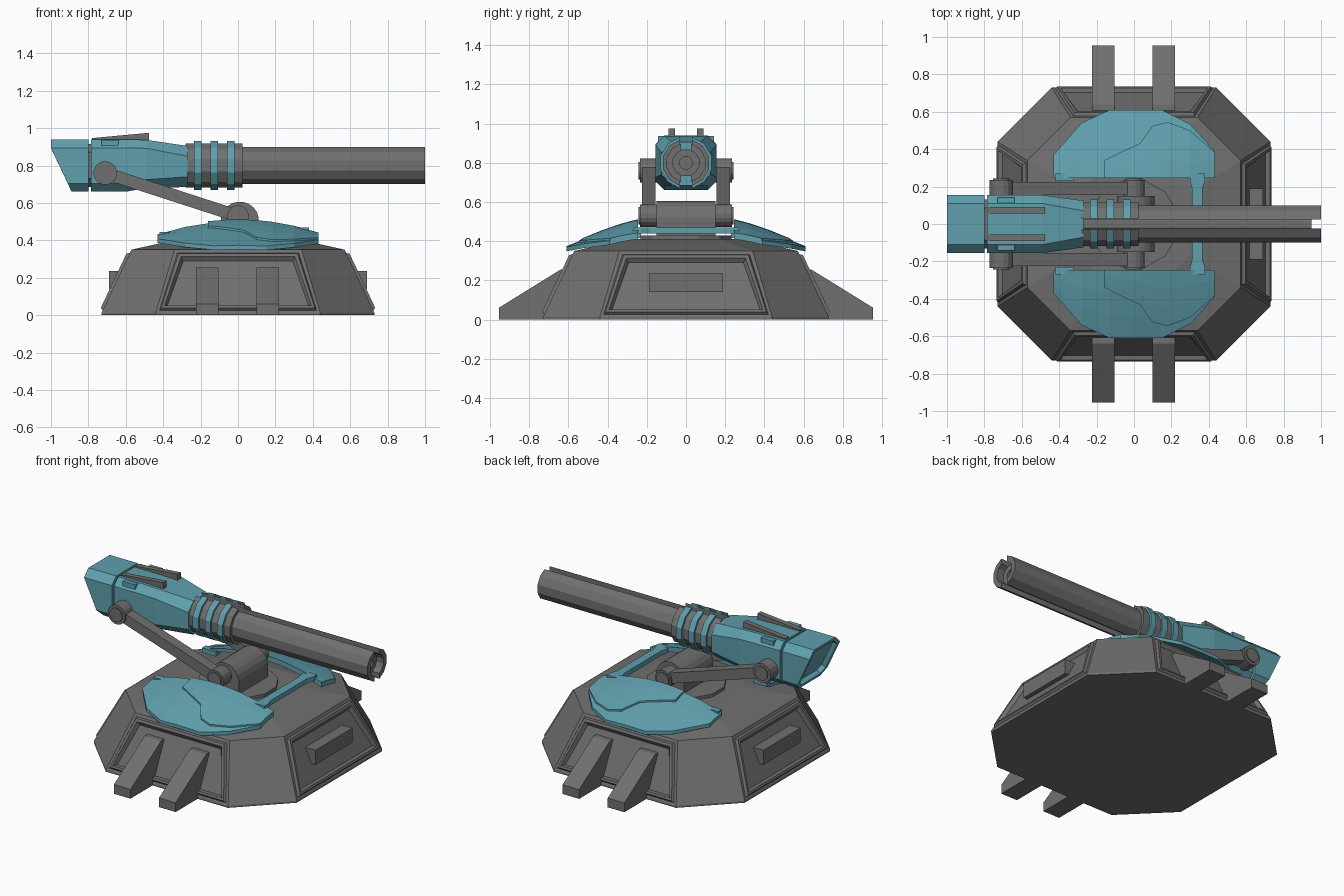
import bpy, bmesh, math

if "Cube" in bpy.data.objects:
    bpy.data.objects.remove(bpy.data.objects["Cube"])


def paint(name, r, g, b):
    m = bpy.data.materials.new(name)
    m.diffuse_color = (r, g, b, 1)
    m.use_nodes = True
    m.node_tree.nodes["Principled BSDF"].inputs["Base Color"].default_value = m.diffuse_color
    return m


teal = paint("teal_paint", 0.115, 0.35, 0.42)
dark = paint("dark_metal", 0.16, 0.16, 0.16)


def finish(name, bm, mat=dark, mirror=None):
    bmesh.ops.recalc_face_normals(bm, faces=bm.faces)
    me = bpy.data.meshes.new(name)
    bm.to_mesh(me)
    bm.free()
    ob = bpy.data.objects.new(name, me)
    bpy.context.collection.objects.link(ob)
    me.materials.append(mat)
    if mirror:
        m = ob.modifiers.new("mirror", 'MIRROR')
        m.use_axis = [a in mirror for a in "xyz"]
        m.use_mirror_merge = False
    return ob


def loft_bm(rings):
    """Closed skin through rings of equal point count, capped at both ends."""
    bm = bmesh.new()
    vs = [[bm.verts.new(p) for p in r] for r in rings]
    n = len(rings[0])
    for a, b in zip(vs, vs[1:]):
        for i in range(n):
            j = (i + 1) % n
            bm.faces.new((a[i], a[j], b[j], b[i]))
    bm.faces.new(vs[0])
    bm.faces.new(vs[-1])
    bmesh.ops.recalc_face_normals(bm, faces=bm.faces)
    return bm


def prism(name, pts, axis, a, b, mat=dark, mirror=None):
    """Extrude a 2D outline along x (pts are y,z), y (x,z) or z (x,y)."""
    put = {'x': lambda u, v, t: (t, u, v),
           'y': lambda u, v, t: (u, t, v),
           'z': lambda u, v, t: (u, v, t)}[axis]
    return finish(name, loft_bm([[put(u, v, t) for u, v in pts] for t in (a, b)]), mat, mirror)


def circle(cu, cv, r, n):
    return [(cu + r * math.cos(math.tau * (i + .5) / n),
             cv + r * math.sin(math.tau * (i + .5) / n)) for i in range(n)]


def rect(u0, u1, v0, v1):
    return [(u0, v0), (u1, v0), (u1, v1), (u0, v1)]


def chamfered(hu, v0, v1, c):
    return [(hu, v0 + c), (hu, v1 - c), (hu - c, v1), (c - hu, v1),
            (-hu, v1 - c), (-hu, v0 + c), (c - hu, v0), (hu - c, v0)]


# Base: octagonal frustum with framed, recessed side panels and a low roof
levels = [(.73, .29, 0), (.73, .29, .012), (.57, .23, .35), (.30, .13, .41)]
bm = loft_bm([[(u, v, z) for u, v in chamfered(h, -h, h, c)] for h, c, z in levels])
bm.normal_update()
panels = [f for f in bm.faces if .1 < f.calc_center_median().z < .25
          and max(abs(f.normal.x), abs(f.normal.y)) > .85]
for t, d in ((.025, 0), (.012, .015), (.022, 0), (.02, -.022)):
    bmesh.ops.inset_individual(bm, faces=panels, thickness=t, depth=d)
finish("base", bm)

# Side vents and ground feet
prism("side_vent", rect(-.19, .19, .14, .235), 'x', .58, .69, dark, "x")
foot = [(.54, 0), (.955, 0), (.955, .06), (.64, .255), (.56, .255)]
for x in (-.225, .1):
    prism("foot", foot, 'x', x, x + .12, dark, "y")

# Turret ring and cannon mount
prism("turret_ring", circle(0, 0, .24, 12), 'z', .39, .43)
prism("mount_plinth", rect(-.09, .11, .40, .51), 'y', -.15, .15)
prism("mount_drum", circle(.01, .505, .102, 20), 'y', -.15, .15)


# Curved armour shields, each with a raised cover plate
def shield(name, stations, lift, thick):
    bm = bmesh.new()
    rows = []
    for x, y1 in stations:
        row = []
        for i in range(4):
            y = .245 + (y1 - .245) * i / 3
            t = (y - .245) / .365
            z = .502 + lift - .07 * (x / .43) ** 2 * (1 - t / 2) - .128 * t ** 1.2
            row.append(bm.verts.new((x, y, z)))
        rows.append(row)
    for a, b in zip(rows, rows[1:]):
        for i in range(3):
            bm.faces.new((a[i], b[i], b[i + 1], a[i + 1]))
    ext = bmesh.ops.extrude_face_region(bm, geom=bm.faces[:])["geom"]
    top = {g for g in ext if isinstance(g, bmesh.types.BMVert)}
    bmesh.ops.translate(bm, verts=[v for v in bm.verts if v not in top], vec=(0, 0, -thick))
    finish(name, bm, teal, "y")


shield("shield", [(-.43, .37), (-.28, .54), (-.13, .61), (0, .61),
                  (.15, .61), (.30, .535), (.43, .39)], 0, .022)
shield("shield_cover", [(-.16, .34), (-.07, .385), (.03, .43), (.10, .525),
                        (.18, .545), (.30, .50), (.43, .385)], .01, .02)
prism("shield_bridge", [(.38, -.27), (.38, -.23), (.365, -.19), (.365, .19), (.38, .23), (.38, .27),
                        (.30, .27), (.30, .23), (.31, .19), (.31, -.19), (.30, -.23), (.30, -.27)],
      'z', .44, .47, teal)
prism("shield_tab", rect(-.42, -.32, .23, .27), 'z', .415, .445, teal, "y")

# Lifting arms with pivots at both ends
p0, p1 = (-.71, .76), (0, .53)
L = math.dist(p0, p1)
nx, nz = (p0[1] - p1[1]) / L * .033, (p1[0] - p0[0]) / L * .033
prism("lift_arm", [(p0[0] - nx, p0[1] - nz), (p1[0] - nx, p1[1] - nz),
                   (p1[0] + nx, p1[1] + nz), (p0[0] + nx, p0[1] + nz)], 'y', .155, .225, dark, "y")
for label, (x, z), r in (("rear_pivot", p0, .063), ("mount_pivot", p1, .058)):
    prism(label, circle(x, z, r, 16), 'y', .14, .235, dark, "y")
    prism(label + "_cap", circle(x, z, .045, 16), 'y', .23, .242, dark, "y")

# Cannon housing
sections = [(-.785, .155, .66, .94, .045), (-.60, .155, .66, .94, .045),
            (-.49, .155, .68, .937, .045), (-.27, .125, .685, .905, .055)]
finish("housing", loft_bm([[(s[0], y, z) for y, z in chamfered(*s[1:])] for s in sections]), teal)
prism("housing_neck", chamfered(.13, .685, .915, .045), 'x', -.82, -.77)
prism("housing_latch", rect(-.73, -.64, .905, .937), 'y', .10, .143, teal, "y")

# Slanted rear block with recessed back
oct_pts = chamfered(.155, .66, .94, .045)
bm = loft_bm([[(-.80, y, z) for y, z in oct_pts],
              [(-1 + max(0, .895 - z) * .47, y, z) for y, z in oct_pts]])
bm.normal_update()
back = [min(bm.faces, key=lambda f: f.calc_center_median().x)]
bmesh.ops.inset_individual(bm, faces=back, thickness=.025, depth=0)
bmesh.ops.inset_individual(bm, faces=back, thickness=.005, depth=-.03)
finish("rear_block", bm, teal)

# Sight rails
prism("sight_rail", [(-.78, .93), (-.475, .93), (-.475, .975), (-.78, .947)], 'y', .055, .09, dark, "y")


# Split barrel, collar and bands: mirrored half shells around an inner tube
def half_shell(name, r, ri, slot, x0, x1, n, mat=dark):
    def arc(rad):
        a = math.acos(slot / rad)
        return [(rad * math.cos(a - 2 * a * i / n), .80 + rad * math.sin(a - 2 * a * i / n))
                for i in range(n + 1)]
    prism(name, arc(r) + arc(ri)[::-1], 'x', x0, x1, mat, "y")


half_shell("barrel_half", .102, .068, .025, -.28, 1.0, 5)
half_shell("collar_half", .122, .09, .03, -.28, .025, 5)
for x in (-.235, -.148, -.06):
    half_shell("collar_band", .135, .11, .03, x, x + .04, 5, teal)
tube = [[(x, y, z) for y, z in circle(0, .80, r, 12)]
        for x, r in ((-.28, .07), (.95, .07), (.95, .033), (.80, .033))]
finish("inner_tube", loft_bm(tube))
